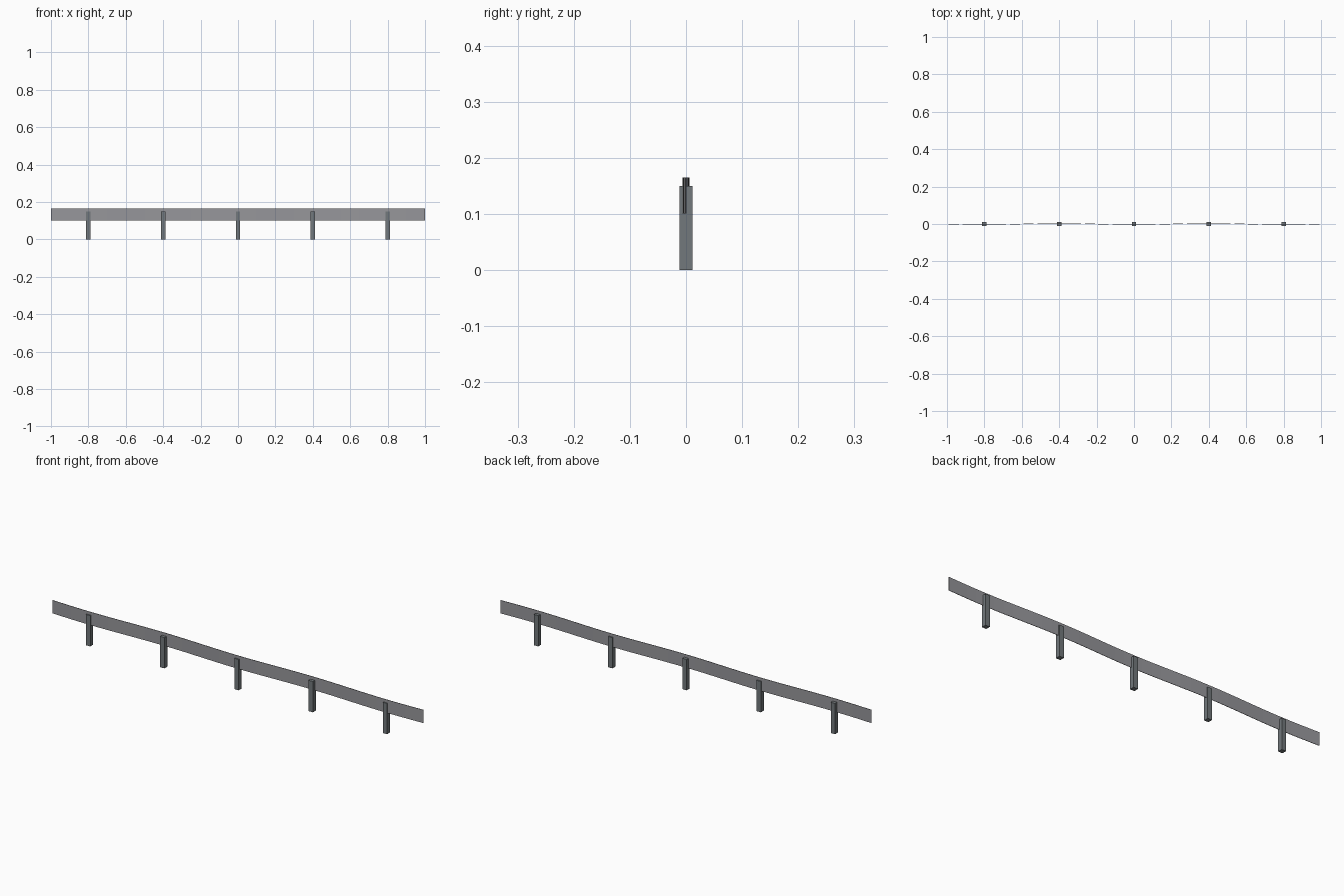
import bpy, bmesh, math

if "Cube" in bpy.data.objects:
    bpy.data.objects.remove(bpy.data.objects["Cube"])

def material(name, color):
    m = bpy.data.materials.new(name)
    m.diffuse_color = (*color, 1)
    m.use_nodes = True
    m.node_tree.nodes["Principled BSDF"].inputs["Base Color"].default_value = m.diffuse_color
    return m

RAIL = material("rail_steel", (0.31, 0.31, 0.33))
POST = material("post_steel", (0.17, 0.19, 0.20))

def finish(name, bm, mat):
    bmesh.ops.recalc_face_normals(bm, faces=bm.faces)
    me = bpy.data.meshes.new(name)
    bm.to_mesh(me)
    bm.free()
    me.materials.append(mat)
    ob = bpy.data.objects.new(name, me)
    bpy.context.collection.objects.link(ob)
    return ob

# Gently waving rail: thin rectangular section swept along x
N, AMP, HALF = 40, 0.005, 0.001
Z0, Z1 = 0.101, 0.165
bm = bmesh.new()
rings = []
for i in range(N + 1):
    x = -1 + 2 * i / N
    y = -AMP * math.cos(2 * math.pi * x / 0.8)
    rings.append([bm.verts.new((x, y + dy, z)) for dy, z in
                  ((-HALF, Z0), (HALF, Z0), (HALF, Z1), (-HALF, Z1))])
for a, b in zip(rings, rings[1:]):
    for k in range(4):
        bm.faces.new((a[k], a[(k + 1) % 4], b[(k + 1) % 4], b[k]))
bm.faces.new(rings[0])
bm.faces.new(rings[-1])
finish("rail", bm, RAIL)

# Square posts at even spacing
W, H = 0.023, 0.15
for i in range(5):
    bm = bmesh.new()
    bmesh.ops.create_cube(bm, size=1)
    bmesh.ops.scale(bm, vec=(W, W, H), verts=bm.verts)
    bmesh.ops.translate(bm, vec=(-0.8 + 0.4 * i, 0, H / 2), verts=bm.verts)
    finish(f"post_{i + 1}", bm, POST)
